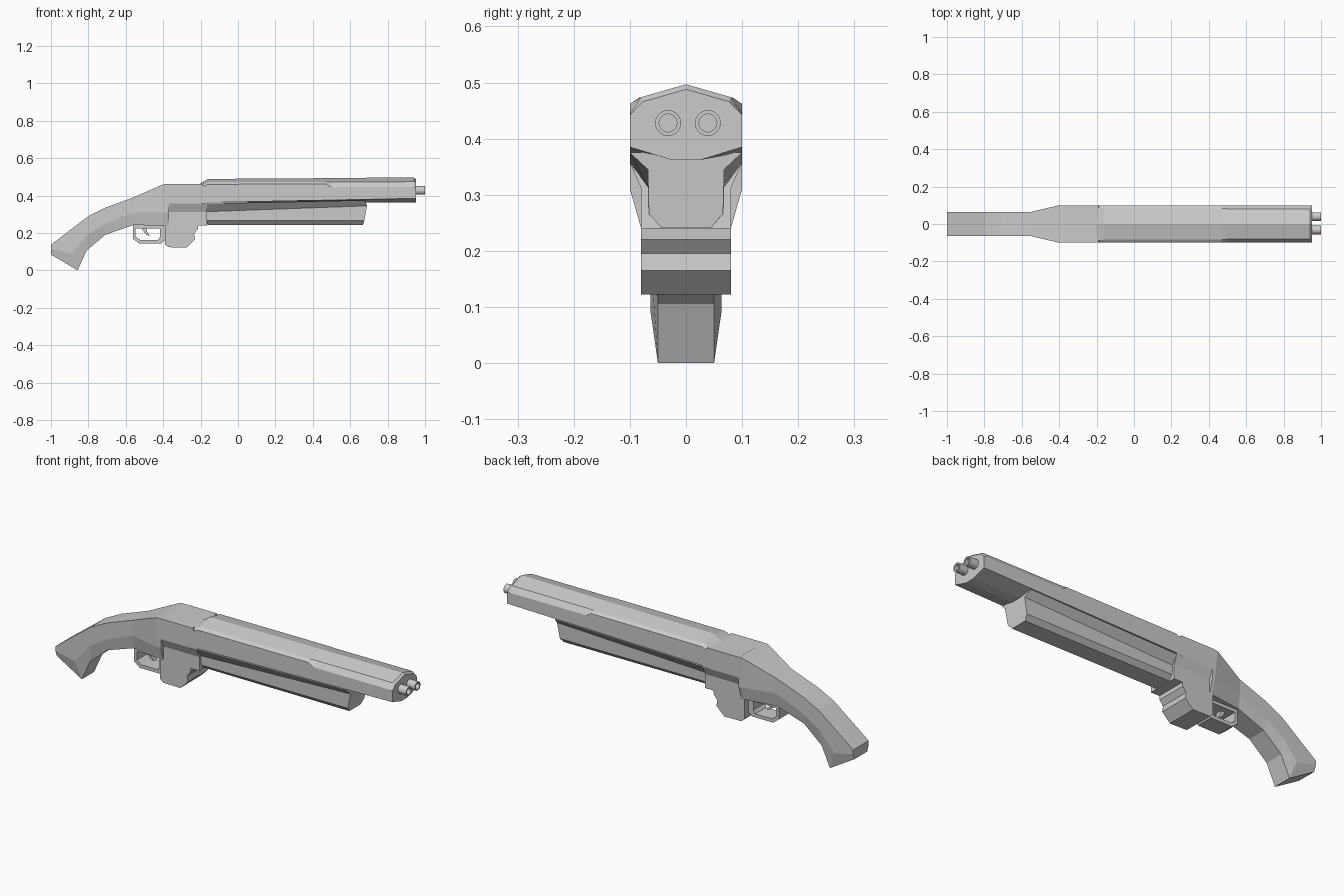
import bpy, bmesh, math
from mathutils import Matrix

if "Cube" in bpy.data.objects:
    bpy.data.objects.remove(bpy.data.objects["Cube"])


def finish(name, bm):
    bmesh.ops.remove_doubles(bm, verts=bm.verts, dist=0.0002)
    bmesh.ops.recalc_face_normals(bm, faces=bm.faces)
    mesh = bpy.data.meshes.new(name)
    bm.to_mesh(mesh)
    bm.free()
    obj = bpy.data.objects.new(name, mesh)
    bpy.context.collection.objects.link(obj)
    return obj


def loft(name, stations):
    """Skin half sections of (x, y, z), top to bottom, mirrored across y."""
    bm = bmesh.new()
    rings = []
    for half in stations:
        pts = half + [(x, -y, z) for x, y, z in reversed(half)]
        rings.append([bm.verts.new(p) for p in pts])
    n = len(rings[0])
    for a, b in zip(rings, rings[1:]):
        for i in range(n):
            j = (i + 1) % n
            bm.faces.new((a[i], a[j], b[j], b[i]))
    bm.faces.new(rings[0])
    bm.faces.new(rings[-1])
    return finish(name, bm)


def extrude(name, profile, half_width):
    """Extrude an (x, z) outline across y."""
    bm = bmesh.new()
    sides = [[bm.verts.new((x, y, z)) for x, z in profile]
             for y in (-half_width, half_width)]
    for i in range(len(profile)):
        j = (i + 1) % len(profile)
        bm.faces.new((sides[0][i], sides[0][j], sides[1][j], sides[1][i]))
    for s in sides:
        bm.faces.new(s)
    return finish(name, bm)


# Curved grip and rear of the receiver: top, mid, bottom points and half widths
stock = [
    ((-1.0, .137), (-1.0, .115), (-1.0, .085), .063, .052),
    ((-.905, .21), (-.89, .09), (-.858, .0), .063, .050),
    ((-.80, .29), (-.805, .19), (-.81, .105), .063, .050),
    ((-.71, .335), (-.71, .25), (-.71, .19), .063, .050),
    ((-.56, .39), (-.56, .31), (-.56, .242), .063, .055),
    ((-.40, .46), (-.385, .31), (-.385, .24), .1, .08),
    ((-.37, .462), (-.37, .31), (-.37, .24), .1, .08),
]
loft("stock", [[(t[0], w, t[1]), (m[0], w, m[1]), (b[0], wb, b[1])]
               for t, m, b, w, wb in stock])

# Front of the receiver with undercut sides
loft("receiver", [[(xt, .1, .462), (xm, .1, .42), (xm, .1, .357),
                   (xm, .08, .312), (xm, .08, .24)]
                  for xt, xm in ((-.375, -.375), (-.19, -.165))])

# Barrel housing: ridge height, shoulder, side corner, lower side
housing = [
    (-.205, .462, .085, .455, .44),
    (-.16, .489, .084, .472, .46),
    (.47, .493, .084, .473, .462),
    (.50, .494, .081, .473, .445),
    (.94, .497, .080, .474, .445),
    (.952, .488, .077, .466, .442),
]
loft("barrel_housing", [
    [(x, 0, ridge), (x, ys, zs), (x, .1, zc),
     (x, .1, .362 + .023 * (x + .2) / 1.15), (x, .025, .362)]
    for x, ridge, ys, zs, zc in housing])

# Sliding fore-end with flared top edge and slanted nose
loft("fore_end", [
    [(-.2, .1, .356), (-.2, .068, .313), (-.2, .067, .266), (-.2, .066, .245)],
    [(-.165, .1, .357), (-.165, .068, .314), (-.165, .067, .266), (-.165, .045, .244)],
    [(.68, .1, .375), (.69, .068, .345), (.675, .066, .266), (.668, .045, .242)],
])

# Block beneath the receiver
extrude("lower_block", [(-.39, .26), (-.39, .14), (-.372, .124), (-.275, .122),
                        (-.23, .165), (-.235, .195), (-.215, .22), (-.21, .30),
                        (-.37, .30)], .08)

# Trigger guard ring
outer = [(-.562, .25), (-.562, .17), (-.53, .145), (-.41, .145),
         (-.385, .165), (-.385, .25)]
inner = [(-.547, .225), (-.547, .18), (-.522, .163), (-.428, .163),
         (-.416, .18), (-.416, .225)]
bm = bmesh.new()
loops = [[bm.verts.new((x, y, z)) for x, z in loop]
         for y in (-.045, .045) for loop in (outer, inner)]
for i in range(6):
    j = (i + 1) % 6
    for a, b in ((0, 1), (1, 3), (3, 2), (2, 0)):
        bm.faces.new((loops[a][i], loops[a][j], loops[b][j], loops[b][i]))
finish("trigger_guard", bm)

# Curved trigger
extrude("trigger", [(-.525, .245), (-.51, .215), (-.495, .195), (-.472, .182),
                    (-.485, .205), (-.495, .245)], .015)

# Twin hollow muzzles
for label, y in (("left", -.032), ("right", .039)):
    bm = bmesh.new()
    N = 20
    rings = []
    for x, r in ((.93, .023), (1.0, .023), (1.0, .016), (.955, .016)):
        rings.append([bm.verts.new((x, y + r * math.cos(i * math.tau / N),
                                    .428 + r * math.sin(i * math.tau / N)))
                      for i in range(N)])
    for a, b in zip(rings, rings[1:]):
        for i in range(N):
            j = (i + 1) % N
            bm.faces.new((a[i], a[j], b[j], b[i]))
    bm.faces.new(rings[0])
    bm.faces.new(rings[-1])
    finish(label + "_muzzle", bm)
